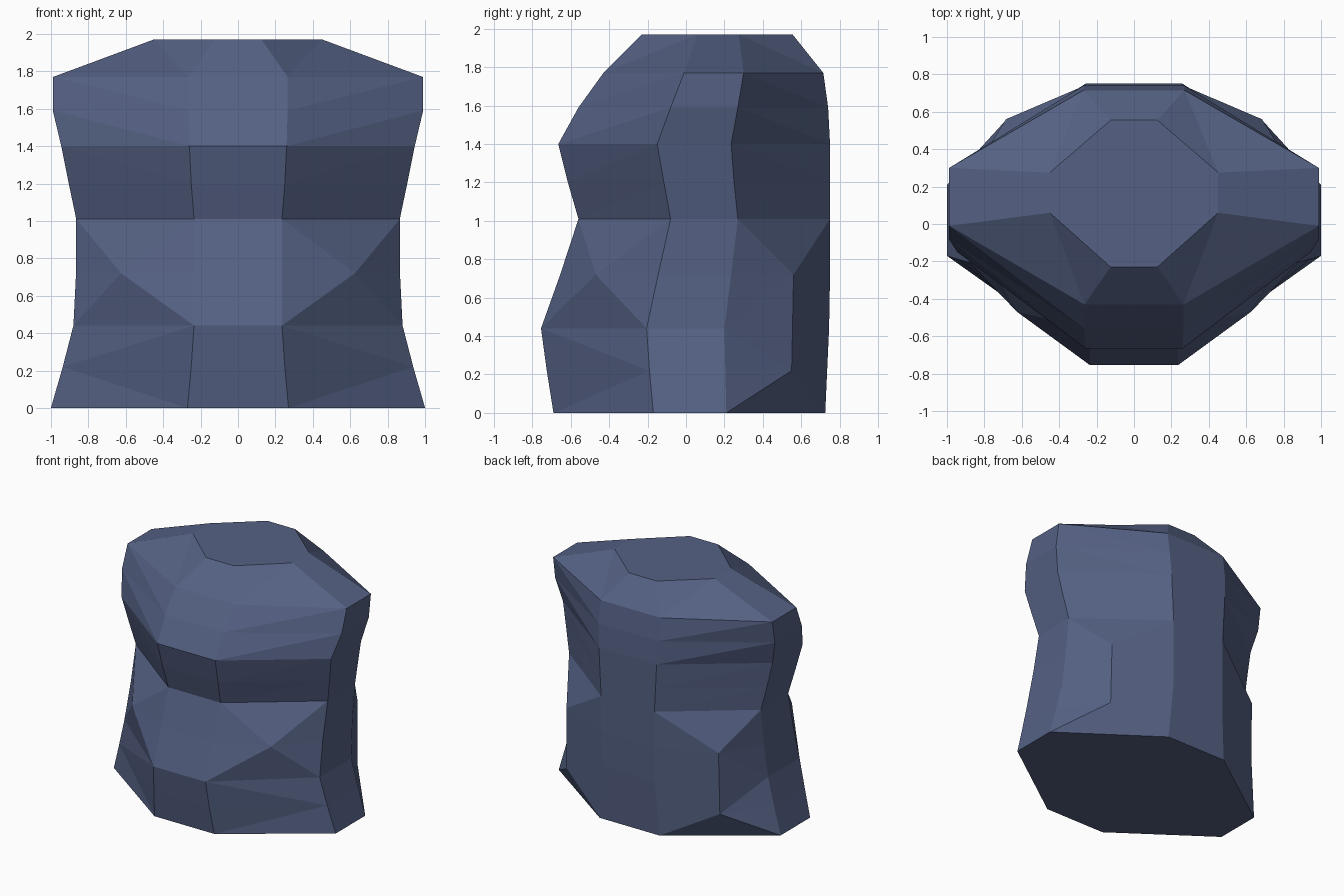
import bpy, bmesh

if "Cube" in bpy.data.objects:
    bpy.data.objects.remove(bpy.data.objects["Cube"])

# Octagonal cross-sections: z, front half width, front y, side x, side front y, side back y, back half width, back y
RINGS = [
    (0.00, .27, -.69, 1.0, -.17, .21, .27, .725),
    (0.22, .25, -.725, .937, -.19, .205, .255, .735),
    (0.44, .235, -.755, .88, -.205, .20, .24, .745),
    (0.72, .235, -.655, .866, -.145, .235, .24, .75),
    (1.01, .235, -.56, .865, -.08, .27, .24, .75),
    (1.20, .25, -.615, .905, -.115, .25, .25, .75),
    (1.40, .26, -.665, .945, -.15, .235, .26, .75),
    (1.59, .265, -.56, .99, -.08, .27, .27, .74),
    (1.77, .265, -.43, .988, -.01, .30, .27, .715),
    (1.97, .125, -.23, .45, .06, .275, .125, .555),
]

bm = bmesh.new()

# Ring order: front left, front right, right front, right back, back right, back left, left back, left front
rings = []
for z, xf, yf, xs, sf, sb, xb, yb in RINGS:
    pts = [(-xf, yf), (xf, yf), (xs, sf), (xs, sb), (xb, yb), (-xb, yb), (-xs, sb), (-xs, sf)]
    rings.append([bm.verts.new((x, y, z)) for x, y in pts])

# Bottom and top caps
bm.faces.new(rings[0][::-1])
bm.faces.new(rings[-1])

# Flat front, back and side panels
for low, high in zip(rings, rings[1:]):
    for a in (0, 2, 4, 6):
        b = (a + 1) % 8
        bm.faces.new((low[a], low[b], high[b], high[a]))


def corner_band(i, m, s):
    """Split one corner panel band between middle column m and side column s."""
    low, high = rings[i], rings[i + 1]
    if i == 1:
        bm.faces.new((low[m], low[s], high[m]))
        bm.faces.new((low[s], high[s], high[m]))
    else:
        bm.faces.new((low[m], low[s], high[s]))
        bm.faces.new((low[m], high[s], high[m]))


for sign, front_m, side_f, side_b, back_m in ((1, 1, 2, 3, 4), (-1, 0, 7, 6, 5)):
    # Front corners, with a raised point at the waist
    for i in (0, 1, 4, 5, 6, 7, 8):
        corner_band(i, front_m, side_f)
    peak = bm.verts.new((sign * .625, -.47, .72))
    loop = [rings[i][front_m] for i in (2, 3, 4)] + [rings[i][side_f] for i in (4, 3, 2)]
    for k in range(6):
        bm.faces.new((loop[k], loop[(k + 1) % 6], peak))

    # Back corners, with a raised ridge on the lower half
    for i in range(4, 9):
        corner_band(i, back_m, side_b)
    p_low = bm.verts.new((sign * .69, .55, .22))
    p_high = bm.verts.new((sign * .685, .56, .72))
    for col in (back_m, side_b):
        bm.faces.new((rings[0][col], rings[1][col], p_low))
        bm.faces.new((rings[1][col], rings[2][col], p_low))
        bm.faces.new((rings[2][col], p_high, p_low))
        bm.faces.new((rings[2][col], rings[3][col], p_high))
        bm.faces.new((rings[3][col], rings[4][col], p_high))
    bm.faces.new((rings[0][back_m], rings[0][side_b], p_low))
    bm.faces.new((rings[4][back_m], rings[4][side_b], p_high))

bmesh.ops.recalc_face_normals(bm, faces=bm.faces[:])
mesh = bpy.data.meshes.new("faceted_body")
bm.to_mesh(mesh)
bm.free()

body = bpy.data.objects.new("faceted_body", mesh)
bpy.context.collection.objects.link(body)
slate = bpy.data.materials.new("slate_blue")
slate.diffuse_color = (.09, .12, .23, 1)
slate.use_nodes = True
slate.node_tree.nodes["Principled BSDF"].inputs["Base Color"].default_value = slate.diffuse_color
mesh.materials.append(slate)
